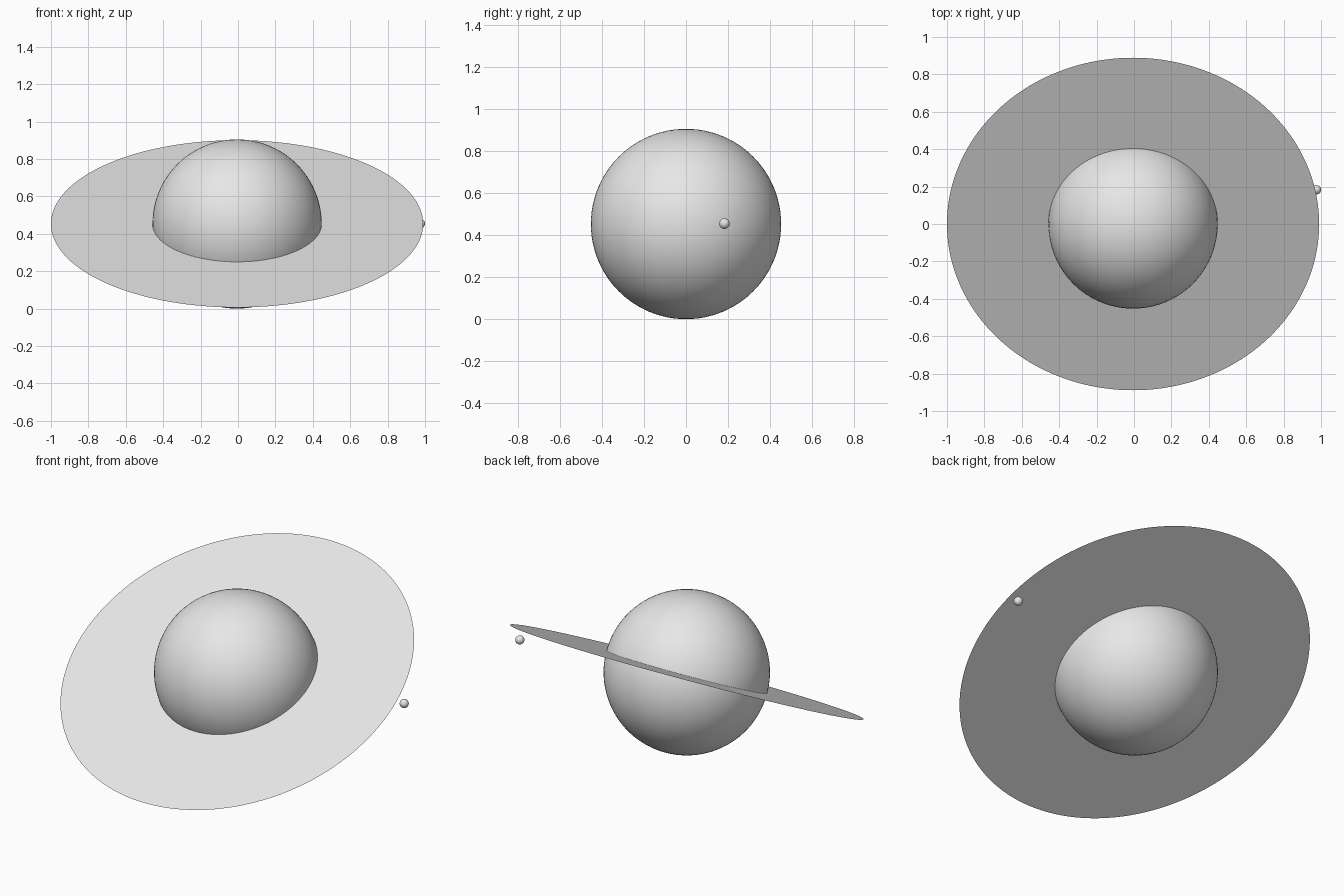
import bpy, bmesh, math
from mathutils import Matrix

if "Cube" in bpy.data.objects:
    bpy.data.objects.remove(bpy.data.objects["Cube"])

R, CX, CZ = 0.4525, -0.005, 0.4525
TILT = math.radians(26.7)

grey = bpy.data.materials.new("light grey")
grey.diffuse_color = (0.8, 0.8, 0.8, 1)
grey.use_nodes = True
grey.node_tree.nodes["Principled BSDF"].inputs["Base Color"].default_value = grey.diffuse_color


def add_object(name, bm, location):
    mesh = bpy.data.meshes.new(name)
    bm.to_mesh(mesh)
    bm.free()
    mesh.materials.append(grey)
    for p in mesh.polygons:
        p.use_smooth = True
    obj = bpy.data.objects.new(name, mesh)
    obj.location = location
    bpy.context.collection.objects.link(obj)
    return obj


def ball(name, radius, location, segments):
    bm = bmesh.new()
    bmesh.ops.create_uvsphere(bm, u_segments=segments, v_segments=segments // 2, radius=radius)
    return add_object(name, bm, location)


# Planet body and small moon
ball("planet", R, (CX, 0, CZ), 96)
ball("moon", 0.025, (0.975, 0.183, CZ + 0.002), 32)

# Paper-thin flat ring, low at the front and high at the back
bm = bmesh.new()
N = 160
loops = []
for radius in (0.445, 0.995):
    loops.append([bm.verts.new((radius * math.cos(2 * math.pi * i / N),
                                radius * math.sin(2 * math.pi * i / N), 0)) for i in range(N)])
inner, outer = loops
for i in range(N):
    j = (i + 1) % N
    bm.faces.new((inner[i], outer[i], outer[j], inner[j]))
bmesh.ops.transform(bm, matrix=Matrix.Rotation(TILT, 4, 'X'), verts=bm.verts)
add_object("ring", bm, (CX, 0, CZ + 0.001))
